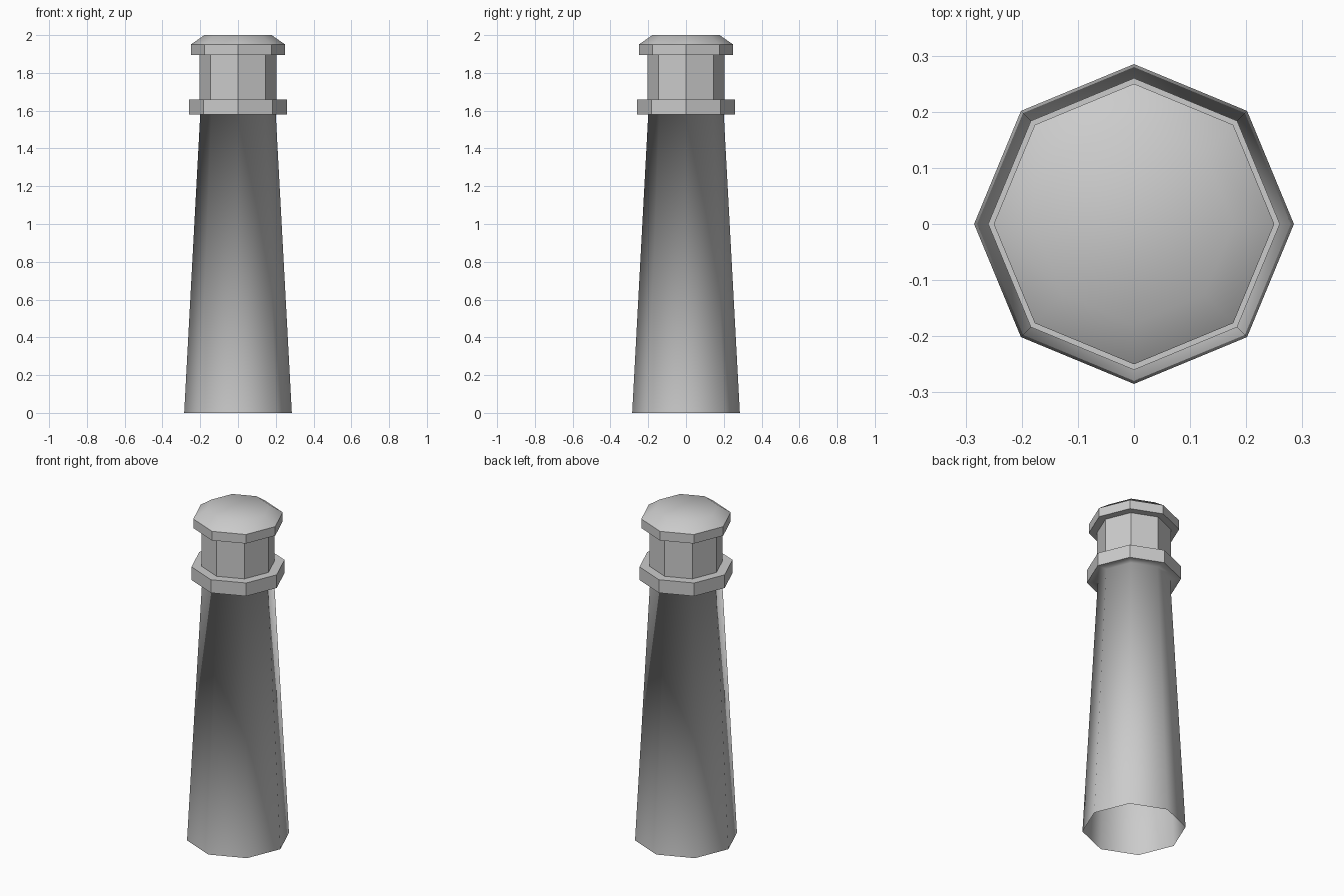
import bpy, bmesh
from math import cos, sin, tau

if "Cube" in bpy.data.objects:
    bpy.data.objects.remove(bpy.data.objects["Cube"])

SIDES = 8


def lathe(name, profile, smooth_bands=(), cap_top=False):
    """Eight-sided surface through (radius, z) points, with chosen smooth bands."""
    bm = bmesh.new()
    rings = [[bm.verts.new((r * cos(tau * i / SIDES), r * sin(tau * i / SIDES), z))
              for i in range(SIDES)] for r, z in profile]
    for band, (low, high) in enumerate(zip(rings, rings[1:])):
        for i in range(SIDES):
            j = (i + 1) % SIDES
            face = bm.faces.new((low[i], low[j], high[j], high[i]))
            face.smooth = band in smooth_bands
    if cap_top:
        bm.faces.new(rings[-1]).smooth = True
    # keep borders between smooth and flat bands crisp
    for edge in bm.edges:
        if len({f.smooth for f in edge.link_faces}) > 1:
            edge.smooth = False
    mesh = bpy.data.meshes.new(name)
    bm.to_mesh(mesh)
    bm.free()
    obj = bpy.data.objects.new(name, mesh)
    bpy.context.collection.objects.link(obj)
    return obj


# tapered hollow tower, open at the base, flaring into the gallery underside,
# then the gallery rim and deck
lathe("tower_and_gallery",
      [(0.285, 0), (0.2, 1.58), (0.26, 1.58), (0.26, 1.66), (0.205, 1.66)],
      smooth_bands=(0, 1))

# flat-sided lantern room
lathe("lantern_room", [(0.205, 1.66), (0.205, 1.895)])

# overhanging roof with a softly shaded, bevelled top
lathe("roof", [(0.205, 1.895), (0.25, 1.895), (0.25, 1.95), (0.178, 2.0)],
      smooth_bands=(2,), cap_top=True)
